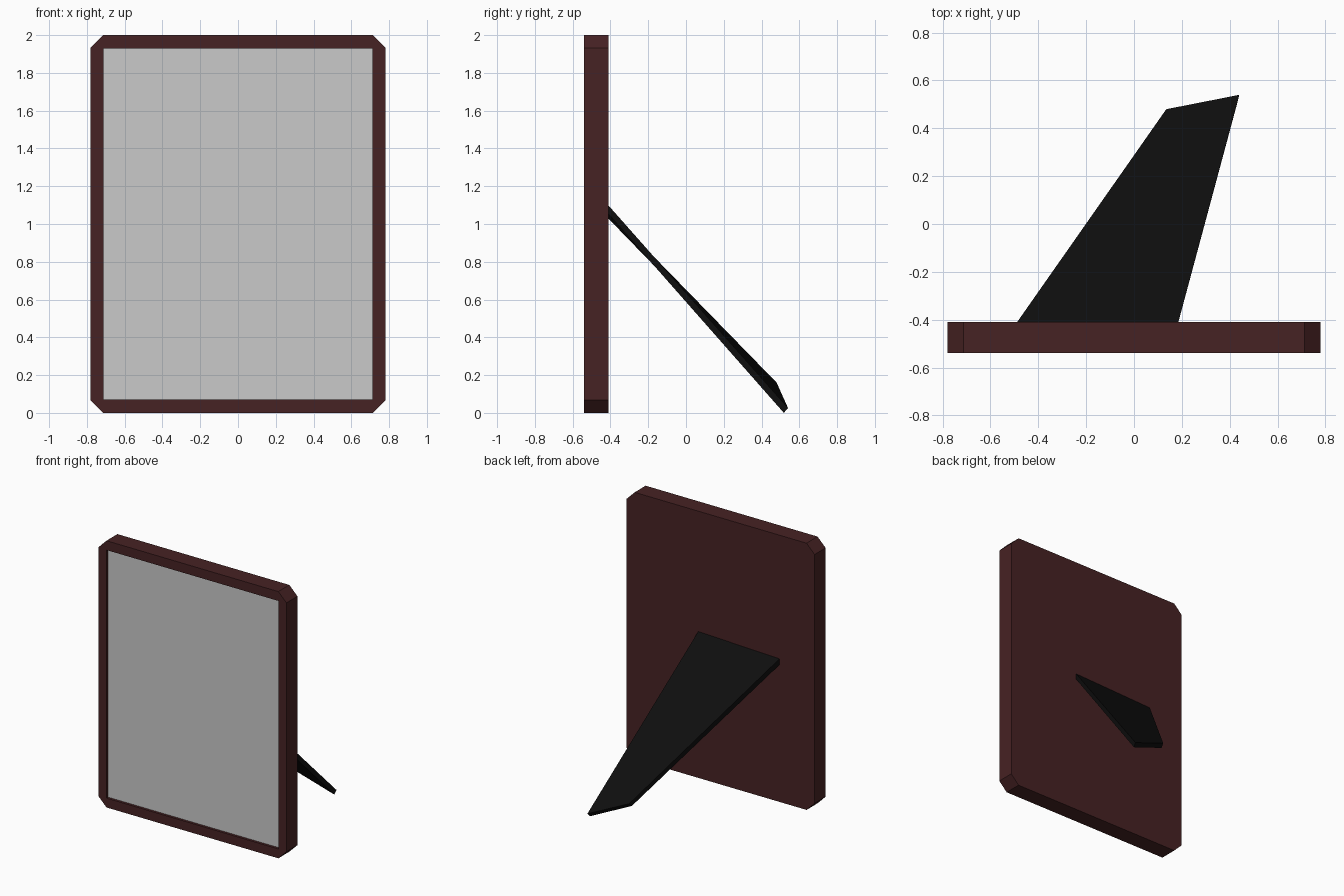
import bpy, bmesh

if "Cube" in bpy.data.objects:
    bpy.data.objects.remove(bpy.data.objects["Cube"])


def material(name, rgb):
    m = bpy.data.materials.new(name)
    m.diffuse_color = (*rgb, 1)
    m.use_nodes = True
    m.node_tree.nodes["Principled BSDF"].inputs["Base Color"].default_value = m.diffuse_color
    return m


def loft(name, loop_a, loop_b, mat):
    """Closed solid between two matching vertex loops."""
    bm = bmesh.new()
    a = [bm.verts.new(p) for p in loop_a]
    b = [bm.verts.new(p) for p in loop_b]
    n = len(a)
    bm.faces.new(a)
    bm.faces.new(b[::-1])
    for i in range(n):
        j = (i + 1) % n
        bm.faces.new((a[j], a[i], b[i], b[j]))
    bmesh.ops.recalc_face_normals(bm, faces=bm.faces)
    me = bpy.data.meshes.new(name)
    bm.to_mesh(me)
    bm.free()
    me.materials.append(mat)
    ob = bpy.data.objects.new(name, me)
    bpy.context.collection.objects.link(ob)
    return ob


def slab(name, outline, y0, y1, mat):
    """Extrude an x-z outline from y0 to y1."""
    return loft(name, [(x, y0, z) for x, z in outline],
                [(x, y1, z) for x, z in outline], mat)


wood = material("dark red wood", (0.062, 0.016, 0.017))
grey = material("picture grey", (0.59, 0.59, 0.59))
black = material("stand black", (0.0045, 0.0045, 0.0045))

# Frame: rectangle with clipped corners
W, H, C = 0.78, 2.0, 0.067
right = [(W - C, 0), (W, C), (W, H - C), (W - C, H)]
outline = right + [(-x, z) for x, z in reversed(right)]
frame = slab("frame", outline, -0.54, -0.41, wood)

# Shallow recess in the front, with the picture on its floor
w, z0, z1 = 0.713, 0.07, 1.93
opening = [(-w, z0), (w, z0), (w, z1), (-w, z1)]
cutter = slab("recess_cutter", opening, -0.60, -0.515, wood)
cutter.hide_render = True
cutter.hide_set(True)
cut = frame.modifiers.new("recess", 'BOOLEAN')
cut.operation = 'DIFFERENCE'
cut.object = cutter
cut.solver = 'EXACT'
slab("picture", opening, -0.521, -0.514, grey)

# Easel stand: slanted tapering plate behind the frame
top = [(-0.49, -0.412, 1.075), (0.185, -0.412, 1.10),
       (0.44, 0.54, 0.026), (0.135, 0.48, 0.16)]
under = [(-0.49, -0.412, 1.03), (0.185, -0.412, 1.055),
         (0.435, 0.518, 0.0), (0.13, 0.456, 0.135)]
loft("easel_stand", top, under, black)
